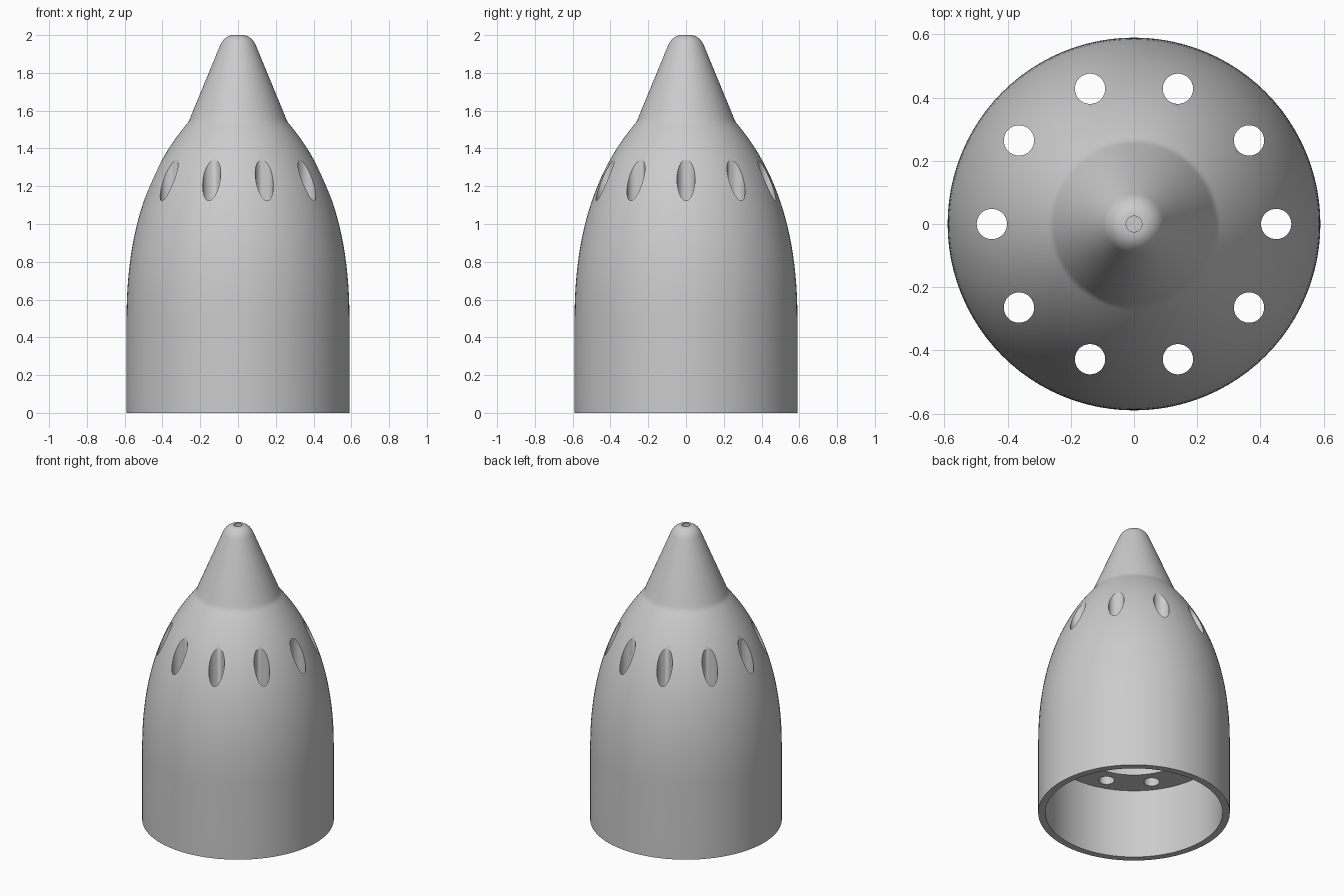
import bpy
import bmesh
import math
from mathutils import Matrix, Vector
from mathutils.geometry import interpolate_bezier

cube = bpy.data.objects.get("Cube")
if cube:
    bpy.data.objects.remove(cube, do_unlink=True)

SEGMENTS = 96
HOLES = 10

grey = bpy.data.materials.new("plain grey")
grey.use_nodes = True
colour = (0.6, 0.6, 0.6, 1)
grey.diffuse_color = colour
grey.node_tree.nodes["Principled BSDF"].inputs["Base Color"].default_value = colour


def curve(a, b, c, d, steps):
    """Points (radius, z) along a Bezier curve."""
    pts = interpolate_bezier(*(Vector((r, z, 0)) for r, z in (a, b, c, d)), steps)
    return [(p.x, p.y) for p in pts]


def add_object(name, bm):
    bmesh.ops.recalc_face_normals(bm, faces=bm.faces)
    mesh = bpy.data.meshes.new(name)
    bm.to_mesh(mesh)
    bm.free()
    mesh.materials.append(grey)
    obj = bpy.data.objects.new(name, mesh)
    bpy.context.collection.objects.link(obj)
    return obj


def lathe(name, profile):
    """Revolve a (radius, z) profile around the z axis."""
    bm = bmesh.new()
    verts = [bm.verts.new((r, 0, z)) for r, z in profile]
    edges = [bm.edges.new(pair) for pair in zip(verts, verts[1:])]
    bmesh.ops.spin(bm, geom=verts + edges, cent=(0, 0, 0), axis=(0, 0, 1),
                   angle=math.tau, steps=SEGMENTS, use_merge=True)
    bmesh.ops.remove_doubles(bm, verts=bm.verts, dist=0.0001)
    return add_object(name, bm)


# Shell profile: central bore, ceiling, skirt, curved shoulder, cone, blind tip hole
bore = [(0, 1.1), (0.35, 1.1), (0.35, 0.47)]
skirt = [(0.546, 0.47), (0.546, 0), (0.59, 0)]
shoulder = curve((0.59, 0.5), (0.59, 0.97), (0.47, 1.29), (0.275, 1.525), 24)
neck = curve((0.268, 1.533), (0.26, 1.543), (0.255, 1.555), (0.25, 1.57), 4)
tip = curve((0.095, 1.945), (0.08, 1.98), (0.055, 2), (0.025, 2), 10)
tip_hole = [(0.025, 1.94), (0, 1.94)]
shell = lathe("nozzle_shell", bore + skirt + shoulder + neck + tip + tip_hole)

# Ring of vertical holes drilled through the shoulder
bm = bmesh.new()
for i in range(HOLES):
    a = math.tau * i / HOLES
    place = Matrix.Translation((0.45 * math.cos(a), 0.45 * math.sin(a), 0.95))
    bmesh.ops.create_cone(bm, cap_ends=True, segments=32, radius1=0.048,
                          radius2=0.048, depth=1.2, matrix=place)
drill = add_object("hole_cutter", bm)
drill.hide_render = True

cut = shell.modifiers.new("holes", "BOOLEAN")
cut.operation = "DIFFERENCE"
cut.solver = "EXACT"
cut.object = drill
bpy.ops.object.select_all(action="DESELECT")
shell.select_set(True)
bpy.context.view_layer.objects.active = shell
bpy.ops.object.modifier_apply(modifier=cut.name)
bpy.data.objects.remove(drill, do_unlink=True)
bpy.ops.object.shade_smooth_by_angle(angle=math.radians(30))
